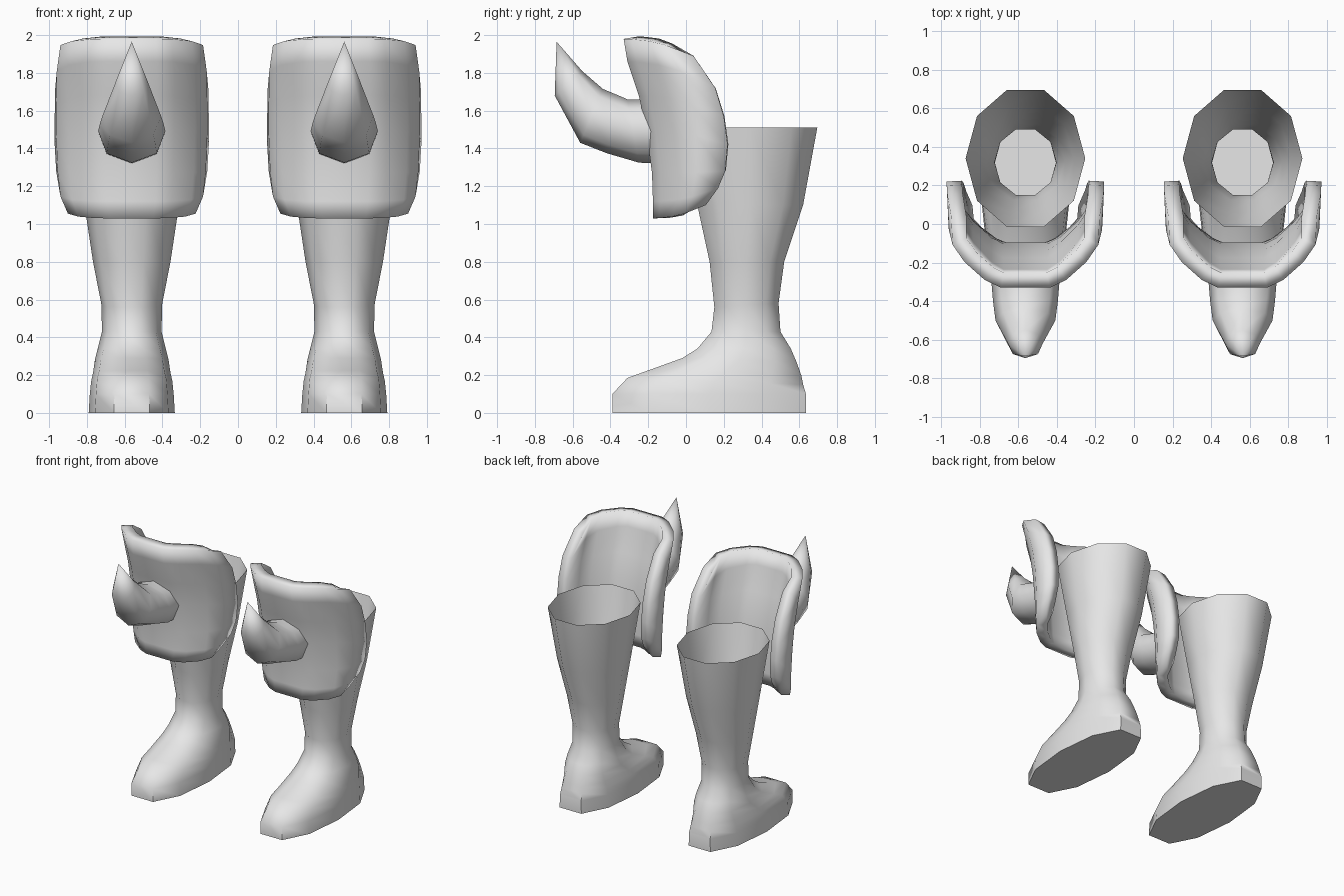
import bpy, bmesh, math

cube = bpy.data.objects.get("Cube")
if cube:
    bpy.data.objects.remove(cube, do_unlink=True)

grey = bpy.data.materials.new("plain_grey")
grey.use_nodes = True
grey.diffuse_color = (0.8, 0.8, 0.8, 1)
grey.node_tree.nodes["Principled BSDF"].inputs["Base Color"].default_value = (0.8, 0.8, 0.8, 1)

CENTRE = 0.5625


def ring(front, back, width, sides, phase, square=1.0):
    """Oval ring spanning two (y, z) points, with a half width along x."""
    reach = math.cos(phase)
    points = []
    for k in range(sides):
        a = phase + k * math.tau / sides
        s, c = math.sin(a), math.cos(a) / reach
        s = math.copysign(abs(s) ** square, s)
        t = (1 - c) / 2
        points.append((s * width,
                       front[0] + (back[0] - front[0]) * t,
                       front[1] + (back[1] - front[1]) * t))
    return points


def loft(name, rows, side, closed, cap=False, angle=180, thickness=0):
    """Skin rows of points into a smooth shaded part."""
    bm = bmesh.new()
    grid = [[bm.verts.new((x + side * CENTRE, y, z)) for x, y, z in row] for row in rows]
    n = len(grid[0])
    for upper, lower in zip(grid, grid[1:]):
        for i in range(n if closed else n - 1):
            j = (i + 1) % n
            bm.faces.new((upper[i], lower[i], lower[j], upper[j]))
    if cap:
        bm.faces.new(grid[-1])
    if closed:
        bmesh.ops.remove_doubles(bm, verts=bm.verts, dist=0.0005)
        bmesh.ops.recalc_face_normals(bm, faces=bm.faces)
    mesh = bpy.data.meshes.new(name)
    bm.to_mesh(mesh)
    bm.free()
    mesh.materials.append(grey)
    obj = bpy.data.objects.new(name, mesh)
    bpy.context.collection.objects.link(obj)
    if thickness:
        solid = obj.modifiers.new("thickness", 'SOLIDIFY')
        solid.thickness = thickness
        solid.offset = -1
    bpy.ops.object.select_all(action='DESELECT')
    obj.select_set(True)
    bpy.context.view_layer.objects.active = obj
    if angle < 180:
        bpy.ops.object.shade_smooth_by_angle(angle=math.radians(angle))
    else:
        bpy.ops.object.shade_smooth()
    return obj


# Boot rings from the open top to the sole: front, back, half width, squareness
boot = [
    ((-.015, 1.51), (.695, 1.51), .31, 1),
    ((.06, 1.1), (.62, 1.1), .25, 1),
    ((.125, .8), (.52, .8), .205, 1),
    ((.15, .56), (.49, .58), .16, 1),
    ((.135, .43), (.50, .43), .158, 1),
    ((.06, .34), (.555, .34), .18, .9),
    ((-.02, .29), (.585, .27), .195, .85),
    ((-.2, .225), (.61, .2), .205, .8),
    ((-.31, .185), (.62, .15), .215, .75),
    ((-.39, .1), (.635, .1), .222, .75),
    ((-.39, 0), (.635, 0), .228, .75),
]

# Horn rings from the base to the tip: underside, upper side, half width
horn = [
    ((-.15, 1.32), (-.18, 1.66), .178),
    ((-.25, 1.325), (-.31, 1.66), .178),
    ((-.42, 1.375), (-.38, 1.69), .168),
    ((-.56, 1.43), (-.44, 1.715), .155),
    ((-.695, 1.68), (-.55, 1.81), .088),
    ((-.685, 1.965), (-.685, 1.965), 0),
]

# Knee guard rows: front z, front y, side end z, side end y, half width
guard = [
    (1.98, -.33, 1.89, .04, .385),
    (1.86, -.31, 1.72, .155, .405),
    (1.68, -.25, 1.57, .20, .408),
    (1.5, -.21, 1.42, .22, .408),
    (1.27, -.18, 1.28, .208, .40),
    (1.12, -.175, 1.19, .17, .385),
    (1.03, -.175, 1.1, .105, .345),
]
# Shared bend of every row: share of the width, share of the depth
bend = [(.33, 0), (.55, .11), (.82, .36), (.98, .6), (1, 1)]


def guard_row(fz, fy, ez, ey, width):
    half = [(u * width, fy + (ey - fy) * t, fz + (ez - fz) * t * t) for u, t in bend]
    return [(-x, y, z) for x, y, z in reversed(half)] + half


for label, side in (("left", 1), ("right", -1)):
    loft(label + "_boot",
         [ring(f, b, w, 10, math.pi / 10, q) for f, b, w, q in boot],
         side, closed=True, cap=True, angle=60)
    loft(label + "_knee_guard", [guard_row(*row) for row in guard],
         side, closed=False, thickness=.08)
    loft(label + "_knee_horn",
         [ring(f, b, w, 8, 0, .85) for f, b, w in horn],
         side, closed=True)
